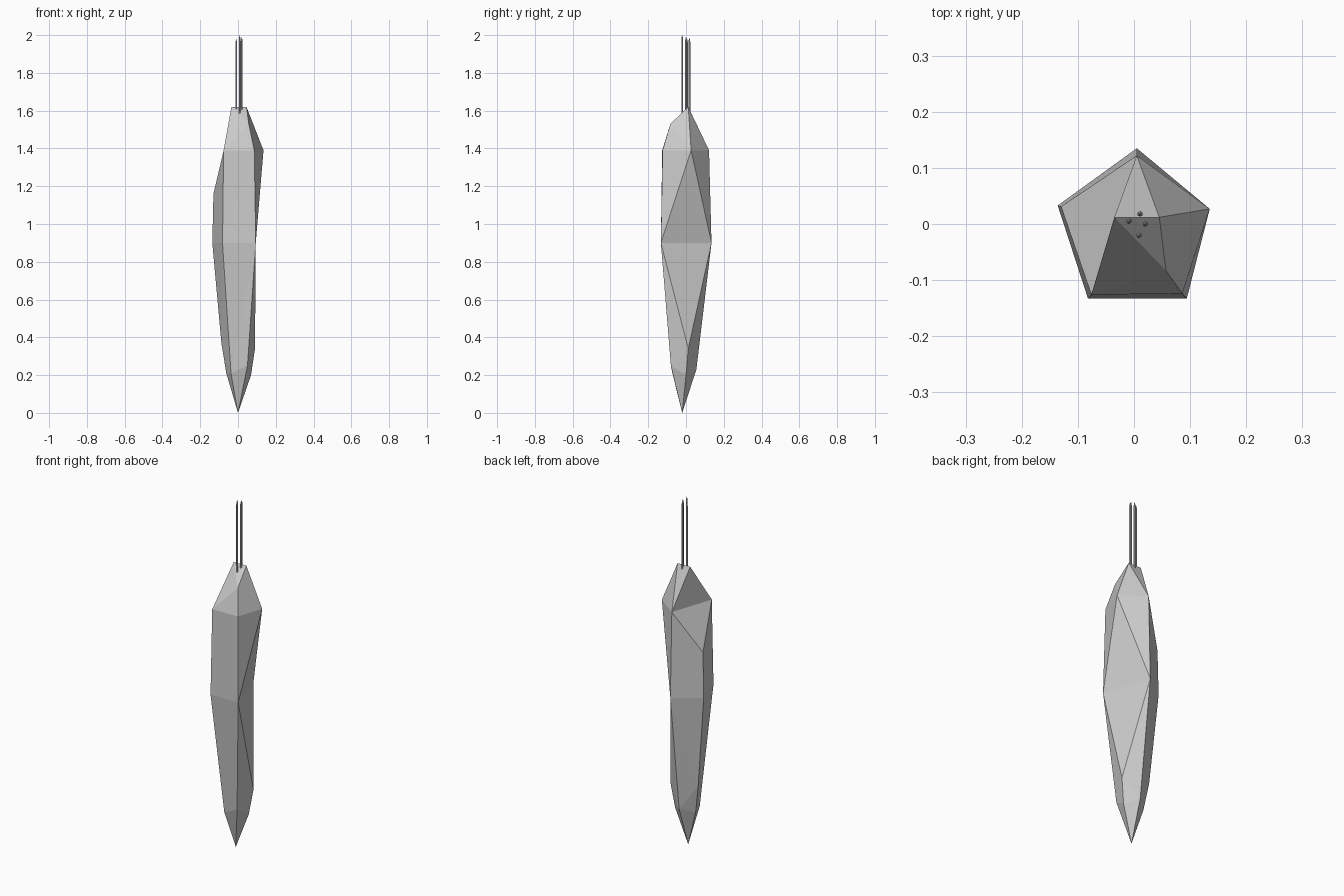
import bpy, bmesh
from mathutils import Vector

if "Cube" in bpy.data.objects:
    bpy.data.objects.remove(bpy.data.objects["Cube"])

# crystal corners: a=back, b=right, c=front right, d=front left, e=left, t/p=cap
P = {
    "t1": (-.035, .012, 1.62), "t2": (.045, .012, 1.62), "p": (.057, -.083, 1.53),
    "a1": (.005, .122, 1.39), "b1": (.135, .027, 1.39), "c1": (.086, -.124, 1.39),
    "d1": (-.076, -.126, 1.39), "e1": (-.13, .031, 1.16),
    "a2": (.005, .135, .9), "c2": (.094, -.133, .9), "d2": (-.082, -.133, .9),
    "e2": (-.136, .033, .9),
    "b3": (.09, .012, .34), "e3": (-.088, .015, .37),
    "a4": (.005, .055, .23), "b4": (.069, .0, .2), "c4": (.05, -.08, .25),
    "d4": (-.037, -.072, .21), "e4": (-.062, .0, .21), "tip": (0, -.02, 0),
}
# zigzag strips of facets running down each side
STRIPS = [
    "t1 t2 p",                        # cap
    "t2 a1 b1 a2 c2 b3",              # back right, upper
    "a2 b3 a4 b4 tip",                # back right, lower
    "t2 p b1 c1 c2",                  # front right, upper
    "c2 b3 c4 b4 tip",                # front right, lower
    "t1 p d1 c1 d2 c2 d4 c4 tip",     # front
    "t2 t1 a1 d1 e1 d2 e2",           # left, upper
    "a1 e1 a2 e2",                    # back left, upper
    "e2 a2 e3 a4 e4 tip",             # back left, lower
    "e2 d2 e3 d4 e4 tip",             # front left, lower
]


def finish(bm, name):
    bmesh.ops.recalc_face_normals(bm, faces=bm.faces)
    me = bpy.data.meshes.new(name)
    bm.to_mesh(me)
    bm.free()
    ob = bpy.data.objects.new(name, me)
    bpy.context.collection.objects.link(ob)


# faceted crystal body
bm = bmesh.new()
v = {k: bm.verts.new(co) for k, co in P.items()}
for strip in STRIPS:
    s = [v[k] for k in strip.split()]
    for tri in zip(s, s[1:], s[2:]):
        bm.faces.new(tri)
finish(bm, "crystal_body")


# thin pointed rods on top
def rod(name, x, y, top, r=.005, base=1.58):
    bm = bmesh.new()
    for z0, z1, r2 in ((base, top - .02, r), (top - .02, top, .001)):
        h = z1 - z0
        ret = bmesh.ops.create_cone(bm, cap_ends=True, segments=6, radius1=r, radius2=r2, depth=h)
        bmesh.ops.translate(bm, verts=ret["verts"], vec=Vector((x, y, z0 + h / 2)))
    finish(bm, name)


for i, (x, y, top) in enumerate([(-.009, .005, 1.98), (.011, .018, 1.985),
                                 (.02, 0, 1.99), (.009, -.02, 2.0)]):
    rod(f"top_rod_{i + 1}", x, y, top)
